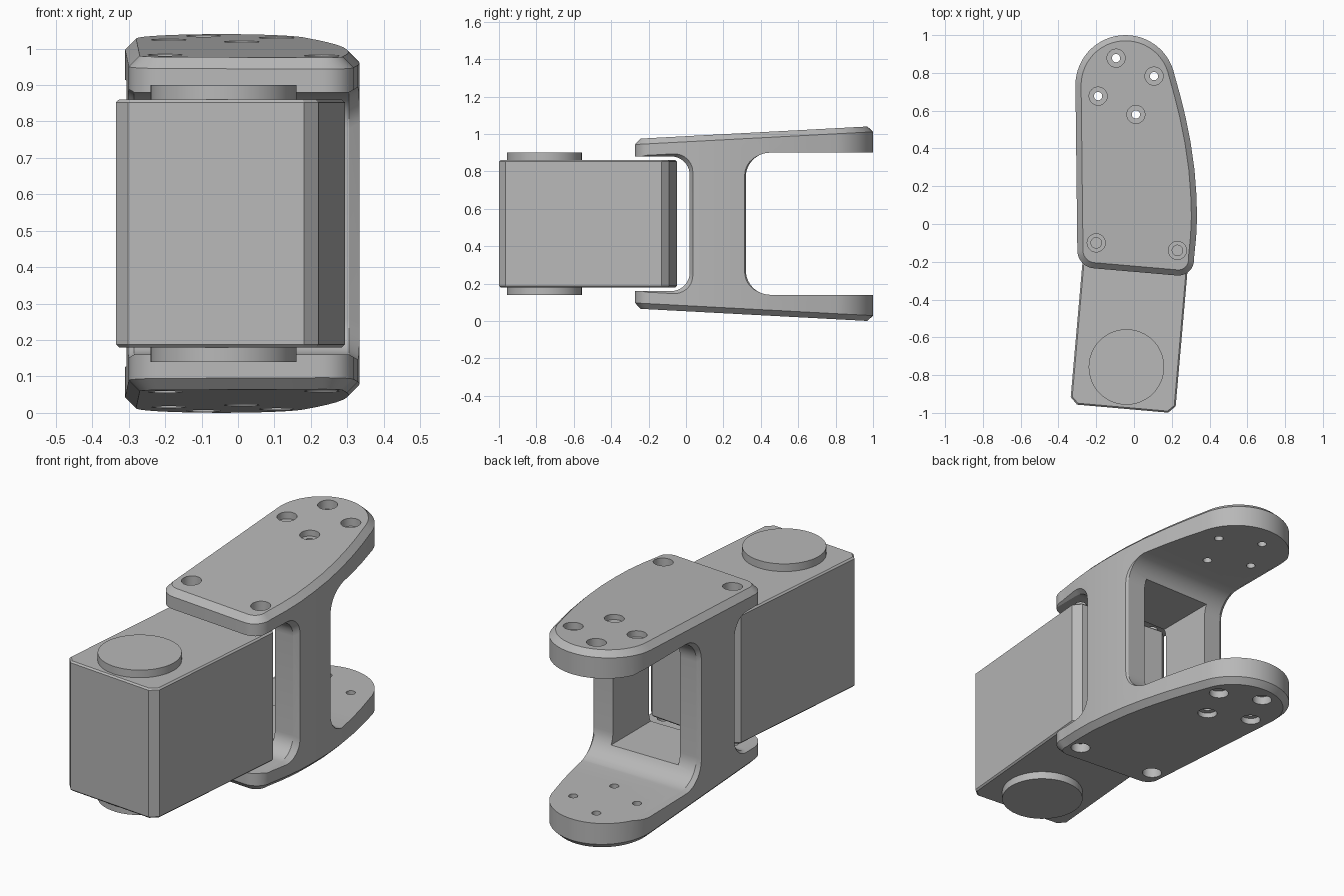
import bpy, bmesh, math
from mathutils import Vector

if "Cube" in bpy.data.objects:
    bpy.data.objects.remove(bpy.data.objects["Cube"], do_unlink=True)

grey = bpy.data.materials.new("light_grey")
grey.use_nodes = True
grey.diffuse_color = (0.48, 0.48, 0.48, 1)
grey.node_tree.nodes["Principled BSDF"].inputs["Base Color"].default_value = (0.48, 0.48, 0.48, 1)

MID = 0.52  # height of the mirror plane


def arc(cx, cy, r, start, end, steps):
    angles = [math.radians(start + (end - start) * i / steps) for i in range(steps + 1)]
    return [(cx + r * math.cos(a), cy + r * math.sin(a)) for a in angles]


def inset(loop, d):
    """Move a clockwise 2D loop inwards by d with mitred corners."""
    out = []
    for i, p in enumerate(loop):
        p = Vector(p)
        a = (p - Vector(loop[i - 1])).normalized()
        b = (Vector(loop[(i + 1) % len(loop)]) - p).normalized()
        na, nb = Vector((a.y, -a.x)), Vector((b.y, -b.x))
        out.append(tuple(p + (na + nb) * d / (1 + na.dot(nb))))
    return out


def add_loft(bm, loops):
    rings = [[bm.verts.new(p) for p in loop] for loop in loops]
    n = len(rings[0])
    for low, high in zip(rings, rings[1:]):
        for i in range(n):
            j = (i + 1) % n
            bm.faces.new((low[i], low[j], high[j], high[i]))
    bm.faces.new(rings[0])
    bm.faces.new(rings[-1])


def make_object(name, lofts):
    bm = bmesh.new()
    for loops in lofts:
        add_loft(bm, loops)
    bmesh.ops.recalc_face_normals(bm, faces=bm.faces)
    mesh = bpy.data.meshes.new(name)
    bm.to_mesh(mesh)
    bm.free()
    mesh.materials.append(grey)
    obj = bpy.data.objects.new(name, mesh)
    bpy.context.collection.objects.link(obj)
    return obj


def activate(obj):
    bpy.ops.object.select_all(action="DESELECT")
    obj.select_set(True)
    bpy.context.view_layer.objects.active = obj


def cut(obj, cutter):
    cutter.hide_render = True
    mod = obj.modifiers.new("cut", "BOOLEAN")
    mod.operation, mod.solver, mod.object = "DIFFERENCE", "EXACT", cutter
    activate(obj)
    bpy.ops.object.modifier_apply(modifier=mod.name)
    bpy.data.objects.remove(cutter, do_unlink=True)


def smooth(obj):
    activate(obj)
    bpy.ops.object.shade_smooth_by_angle(angle=math.radians(28))


def at(loop, z):
    return [(x, y, z) for x, y in loop]


# Motor body: chamfered block, turned slightly about z
c, x0, x1, y0, y1 = 0.037, -0.254, 0.304, -0.979, -0.067
block = [(x0, y0 + c), (x0, y1 - c), (x0 + c, y1), (x1 - c, y1),
         (x1, y1 - c), (x1, y0 + c), (x1 - c, y0), (x0 + c, y0)]
small = inset(block, 0.008)
body = make_object("motor_body", [[at(small, 0.18), at(block, 0.188),
                                   at(block, 0.852), at(small, 0.86)]])
body.rotation_euler.z = math.radians(-5)

# Round hubs above and below the motor body
hub = arc(-0.04, -0.757, 0.2, 360, 7.5, 47)
for name, low, high in (("upper_hub", 0.855, 0.90), ("lower_hub", 0.14, 0.185)):
    smooth(make_object(name, [[at(hub, low), at(hub, high)]]))

# Bracket: one clockwise outline with sloping, chamfered top and bottom
outline = arc(-0.045, 0.735, 0.265, 180, 12, 28)
outline += [(0.245, 0.68), (0.272, 0.57), (0.30, 0.43), (0.320, 0.29),
            (0.330, 0.16), (0.334, 0.04), (0.329, -0.07), (0.322, -0.14)]
outline += arc(0.235, -0.19, 0.083, 5, -95, 10)
outline += arc(-0.205, -0.14, 0.095, -95, -178, 10)
rim = inset(outline, 0.03)


def cap(loop, side, drop):
    return [(x, y, MID + side * (0.468 + 0.0533 * y - drop)) for x, y in loop]


bracket = make_object("bracket", [[cap(rim, -1, 0), cap(outline, -1, 0.03),
                                   cap(outline, 1, 0.03), cap(rim, 1, 0)]])


# Fork openings: rounded profile swept across, flared at both ends for a chamfer
def opening(web, direction, half, r):
    def section(x, d):
        h = half + d
        top = arc(r, h - r, r, 90, 180, 10)
        side = [(1.2, h)] + top + [(u, -v) for u, v in reversed(top)] + [(1.2, -h)]
        return [(x, web + direction * (u - d), MID + v) for u, v in side]
    return make_object("opening_cutter", [[section(-0.5, 0.02), section(-0.32, 0.02),
                                           section(-0.285, 0), section(0.305, 0),
                                           section(0.34, 0.02), section(0.5, 0.02)]])


cut(bracket, opening(0.32, 1, 0.38, 0.13))
cut(bracket, opening(0.02, -1, 0.36, 0.10))

# Window through the web
window = [(-0.19, -0.1), (-0.19, 0.45), (0.20, 0.45), (0.20, -0.1)]
cut(bracket, make_object("window_cutter", [[at(window, MID - 0.31), at(window, MID + 0.31)]]))

# Stepped screw holes, mirrored top and bottom
holes = [(-0.095, 0.878, 0.022, 0.47), (0.106, 0.783, 0.022, 0.47),
         (-0.19, 0.677, 0.022, 0.47), (0.01, 0.58, 0.022, 0.47),
         (-0.20, -0.10, 0.028, 0.41), (0.23, -0.14, 0.028, 0.41)]
lofts = []
for x, y, bore, step in holes:
    thin, wide = arc(x, y, bore, 360, 15, 23), arc(x, y, 0.048, 360, 15, 23)
    for s in (-1, 1):
        lofts.append([at(thin, MID + s * 0.32), at(thin, MID + s * step),
                      at(wide, MID + s * step), at(wide, MID + s * 0.6)])
cut(bracket, make_object("hole_cutter", lofts))
smooth(bracket)
